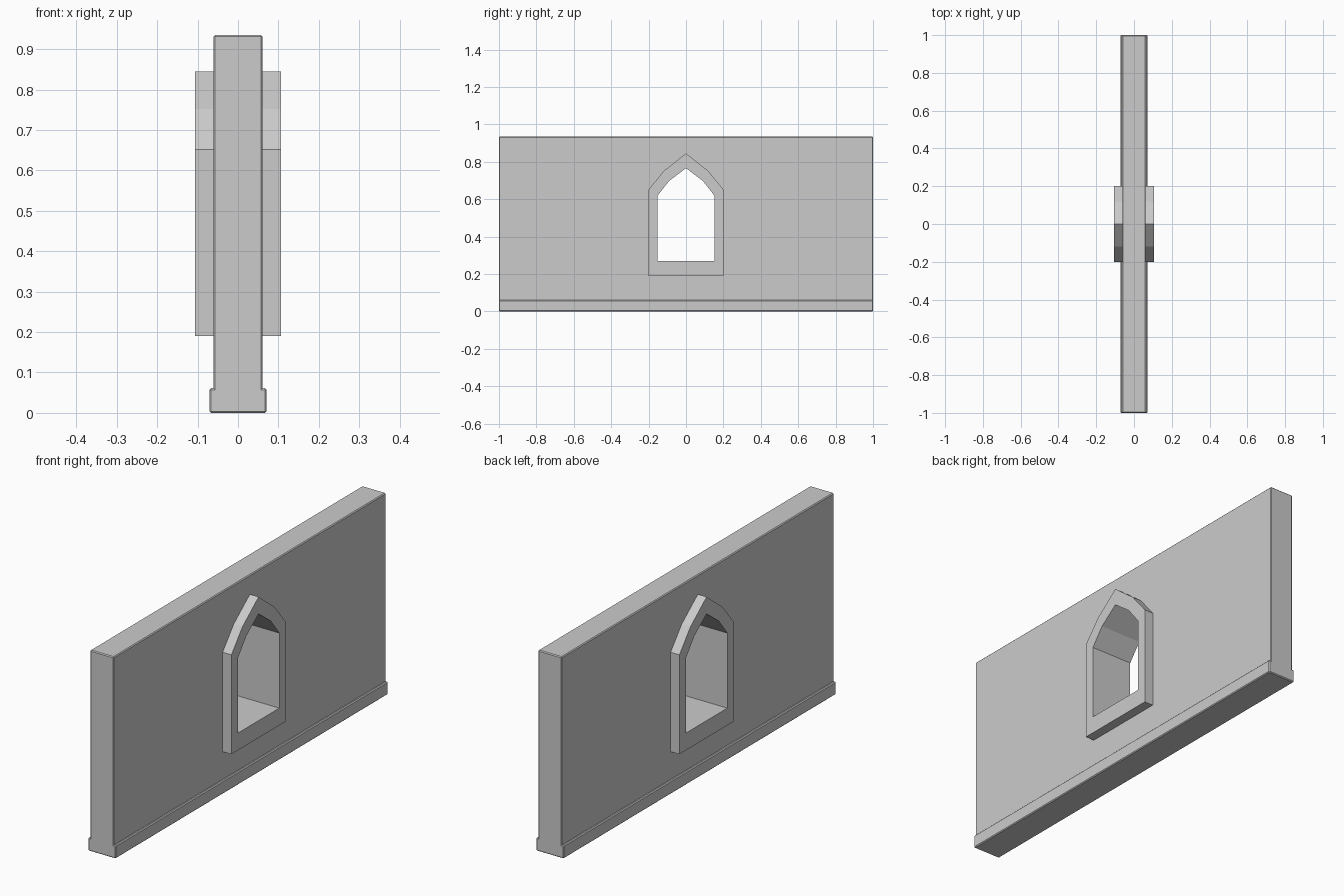
import bpy, bmesh

if "Cube" in bpy.data.objects:
    bpy.data.objects.remove(bpy.data.objects["Cube"])

# Arched outlines as (y, z) for one half, from the sill up to the apex
OUTER = [(0.20, 0.19), (0.20, 0.652), (0.118, 0.752), (0, 0.845)]
INNER = [(0.152, 0.27), (0.152, 0.619), (0.09, 0.698), (0, 0.766)]
FRAME_X = 0.106


def make_object(name, bm):
    bmesh.ops.recalc_face_normals(bm, faces=bm.faces[:])
    mesh = bpy.data.meshes.new(name)
    bm.to_mesh(mesh)
    bm.free()
    ob = bpy.data.objects.new(name, mesh)
    bpy.context.collection.objects.link(ob)
    return ob


def mirrored(half):
    return half + [(-y, z) for y, z in reversed(half[:-1])]


def extrude(bm, pts, vec):
    face = bm.faces.new([bm.verts.new(p) for p in pts])
    res = bmesh.ops.extrude_face_region(bm, geom=[face])
    verts = [g for g in res["geom"] if isinstance(g, bmesh.types.BMVert)]
    bmesh.ops.translate(bm, verts=verts, vec=vec)


# Wall slab with a plinth, swept along y with softly chamfered edges
half = [(0.071, 0), (0.071, 0.061), (0.061, 0.061), (0.061, 0.935)]
profile = half + [(-x, z) for x, z in reversed(half)]
bm = bmesh.new()
extrude(bm, [(x, -1, z) for x, z in profile], (0, 2, 0))
bmesh.ops.recalc_face_normals(bm, faces=bm.faces[:])
edges = [e for e in bm.edges if e.is_convex]
bmesh.ops.bevel(bm, geom=edges, offset=0.004, segments=1,
                affect='EDGES', profile=0.5)
wall = make_object("wall", bm)

# Hidden cutter, halfway through the thickness of the window frame
middle = [((a + c) / 2, (b + d) / 2) for (a, b), (c, d) in zip(OUTER, INNER)]
bm = bmesh.new()
extrude(bm, [(-0.3, y, z) for y, z in mirrored(middle)], (0.6, 0, 0))
cutter = make_object("window_cutter", bm)
cut = wall.modifiers.new("window_opening", 'BOOLEAN')
cut.operation = 'DIFFERENCE'
cut.solver = 'EXACT'
cut.object = cutter
bpy.context.view_layer.objects.active = wall
bpy.ops.object.modifier_apply(modifier=cut.name)
bpy.data.objects.remove(cutter, do_unlink=True)

# Pointed window frame: four matching loops joined into a closed ring
bm = bmesh.new()
loops = [[bm.verts.new((x, y, z)) for y, z in mirrored(shape)]
         for x, shape in ((-FRAME_X, OUTER), (FRAME_X, OUTER),
                          (FRAME_X, INNER), (-FRAME_X, INNER))]
n = len(loops[0])
for k in range(4):
    a, b = loops[k], loops[(k + 1) % 4]
    for i in range(n):
        j = (i + 1) % n
        bm.faces.new((a[i], a[j], b[j], b[i]))
make_object("window_frame", bm)
